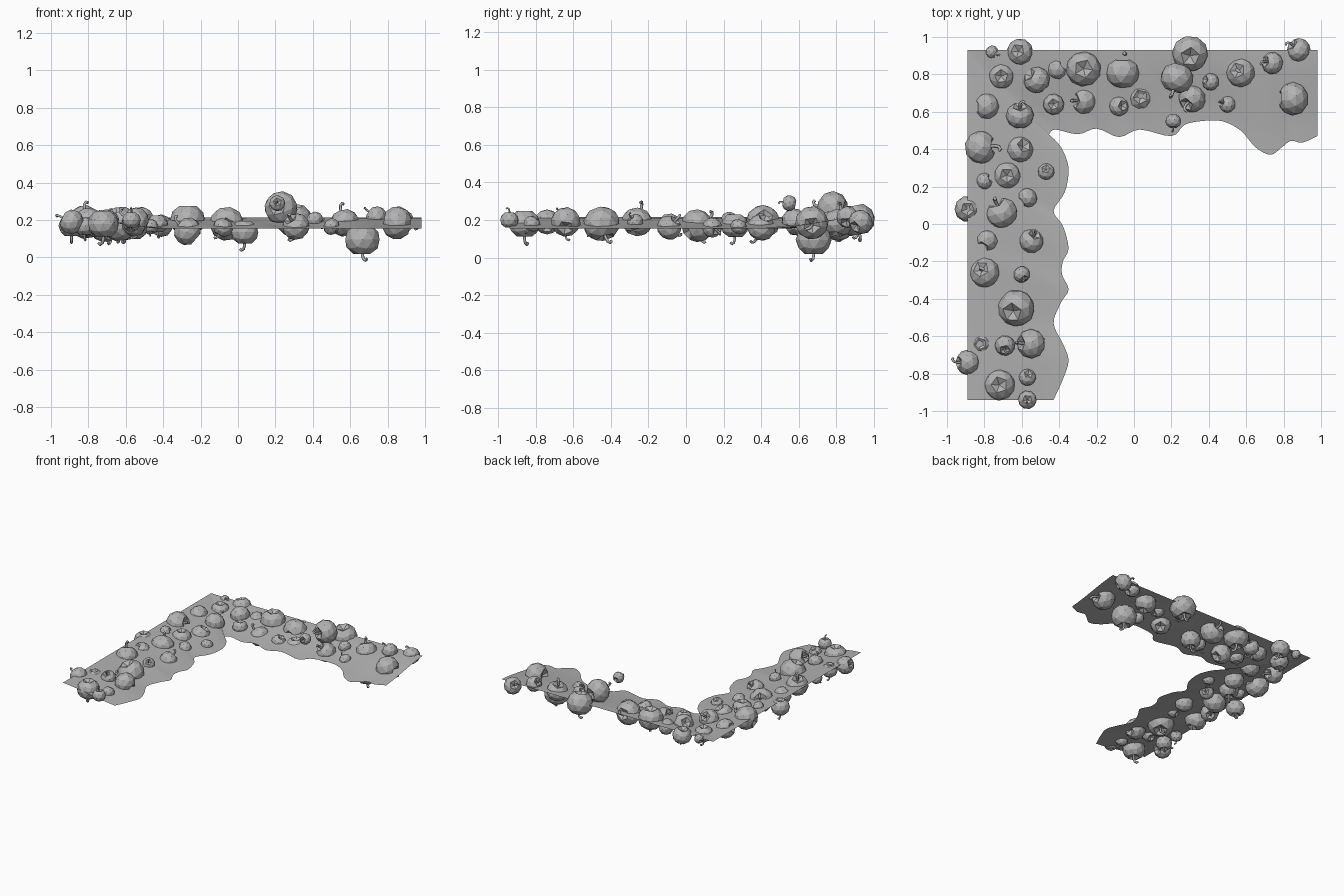
import bpy, bmesh, math, random
from mathutils import Vector, Matrix

if "Cube" in bpy.data.objects:
    bpy.data.objects.remove(bpy.data.objects["Cube"])
random.seed(4)

grey = bpy.data.materials.new("light grey")
grey.diffuse_color = (0.45, 0.45, 0.45, 1)
grey.use_nodes = True
grey.node_tree.nodes["Principled BSDF"].inputs["Base Color"].default_value = grey.diffuse_color


def mesh_object(name, bm):
    me = bpy.data.meshes.new(name)
    bm.to_mesh(me)
    bm.free()
    ob = bpy.data.objects.new(name, me)
    bpy.context.collection.objects.link(ob)
    me.materials.append(grey)
    return ob


def smooth_path(pts, n=4):
    # Catmull-Rom through the points
    p = [Vector(q) for q in pts]
    p = [p[0]] + p + [p[-1]]
    out = []
    for i in range(1, len(p) - 2):
        a, b, c, d = p[i - 1:i + 3]
        for k in range(n):
            t = k / n
            out.append(0.5 * (2 * b + (c - a) * t + (2 * a - 5 * b + 4 * c - d) * t * t
                              + (3 * b - a - 3 * c + d) * t ** 3))
    return out + [p[-1]]


# L-shaped ground sheet: straight outer edge, wavy and lower inner edge
side_edge = [(-.43, -.94), (-.38, -.83), (-.35, -.73), (-.38, -.64), (-.43, -.53), (-.39, -.42),
             (-.35, -.35), (-.385, -.27), (-.38, -.2), (-.35, -.13), (-.38, -.01), (-.43, .07),
             (-.37, .17), (-.35, .3), (-.39, .41), (-.455, .48)]
back_edge = [(-.455, .48), (-.42, .505), (-.3, .48), (-.2, .51), (-.08, .465), (.03, .505), (.2, .47),
             (.27, .53), (.36, .55), (.47, .55), (.57, .50), (.65, .41), (.73, .37), (.79, .41),
             (.84, .445), (.9, .435), (.98, .47)]
columns = []
for p in smooth_path(side_edge):
    columns.append((Vector((-.89, -.94 + (p.y + .94) / 1.42 * 1.87)), p))
for p in smooth_path(back_edge)[1:]:
    columns.append((Vector((-.89 + (p.x + .455) / 1.435 * 1.87, .93)), p))
bm = bmesh.new()
ROWS = 8
grid = []
for outer, inner in columns:
    row = []
    for j in range(ROWS + 1):
        t = j / ROWS
        q = outer.lerp(inner, t)
        z = .215 - .06 * (0.5 * t + 0.5 * t * t * (3 - 2 * t))
        row.append(bm.verts.new((q.x, q.y, z)))
    grid.append(row)
for a, b in zip(grid, grid[1:]):
    for j in range(ROWS):
        f = bm.faces.new((a[j], a[j + 1], b[j + 1], b[j]))
        f.smooth = True
bm.normal_update()
if sum(f.normal.z for f in bm.faces) < 0:
    bmesh.ops.reverse_faces(bm, faces=bm.faces[:])
mesh_object("ground_sheet", bm)

# All stems live in one bevelled curve
stems = bpy.data.curves.new("stems", 'CURVE')
stems.dimensions = '3D'
stems.bevel_depth = 1
stems.bevel_resolution = 1
stems.use_fill_caps = True
stems.materials.append(grey)
bpy.context.collection.objects.link(bpy.data.objects.new("fruit_stems", stems))

UP, DOWN = (0, 0, 1), (0, 0, -1)


def fruit(name, x, y, r, z=.18, d=None):
    # Faceted ball, dimpled at both ends, with a curled stem
    if d is None:
        d = (random.uniform(-1, 1), random.uniform(-1, 1), random.choice((-1.2, .5, -.4)))
    m = Matrix.Translation((x, y, z)) @ Vector(d).to_track_quat('Z', 'Y').to_matrix().to_4x4()
    m = m @ Matrix.Rotation(random.uniform(0, 6.28), 4, 'Z')
    bm = bmesh.new()
    bmesh.ops.create_icosphere(bm, subdivisions=2, radius=r)
    for v in bm.verts:
        if abs(v.co.z) > .98 * r:
            v.co.z *= .55
        v.co.z *= .93
    bm.transform(m)
    mesh_object(name, bm)
    path = [(0, 0, .45), (0, 0, .95), (.08, 0, 1.2), (.24, 0, 1.3), (.36, 0, 1.2)]
    sp = stems.splines.new('POLY')
    sp.points.add(len(path) - 1)
    for i, (pt, c) in enumerate(zip(sp.points, path)):
        w = m @ (Vector(c) * min(r, .085))
        pt.co = (*w, 1)
        pt.radius = .1 * min(r, .085)


# Fruit along the left arm: x, y, radius, then optional height and stem direction
side = [(-.57, -.94, .05, .2, UP), (-.72, -.86, .085, .18, DOWN), (-.57, -.82, .046),
        (-.89, -.74, .068, .19, (-1, 0, .5)), (-.82, -.64, .06, .17, DOWN), (-.69, -.65, .055, .2, (0, -.6, 1)),
        (-.55, -.64, .08, .19), (-.81, -.49, .045, .16), (-.63, -.45, .1, .18, (.3, .3, -1)),
        (-.60, -.27, .045, .19), (-.8, -.26, .083, .19, (-.3, .3, 1)), (-.55, -.09, .068, .16),
        (-.79, -.09, .068, .17), (-.89, .08, .07, .17, (0, 0, -1)), (-.71, .06, .09, .17, (-.4, .8, .5)),
        (-.57, .14, .055, .16), (-.8, .23, .045, .2), (-.68, .26, .075, .17, DOWN),
        (-.47, .28, .045, .165), (-.82, .41, .092, .19, (1, .1, .3)), (-.61, .4, .075, .16),
        (-.61, .58, .075, .19, (0, .8, .6)), (-.79, .63, .075, .18)]
# Fruit along the back arm
back = [(-.71, .79, .07, .18, DOWN), (-.76, .92, .036, .2), (-.61, .92, .072, .19),
        (-.52, .77, .073, .2), (-.43, .64, .057, .18, DOWN), (-.41, .83, .062, .17),
        (-.27, .83, .095, .2, DOWN), (-.27, .66, .077, .14, (-.8, 0, .7)), (-.06, .81, .093, .18, (0, 1, .2)),
        (-.08, .63, .055, .16), (.035, .68, .075, .135, DOWN), (.3, .91, .098, .2, (0, .2, -1)),
        (.23, .78, .09, .265, (-.3, -1, .1)), (.21, .55, .043, .29, (0, -1, .2)), (.31, .67, .075, .165),
        (.41, .76, .047, .2), (.5, .64, .046, .165), (.57, .81, .08, .185, (-.3, .2, 1)),
        (.665, .68, .096, .095, DOWN), (.74, .86, .06, .215), (.88, .93, .066, .19),
        (.85, .67, .09, .185, (1, 0, -.2))]
for i, f in enumerate(side):
    fruit(f"side_fruit_{i}", *f)
for i, f in enumerate(back):
    fruit(f"back_fruit_{i}", *f)
